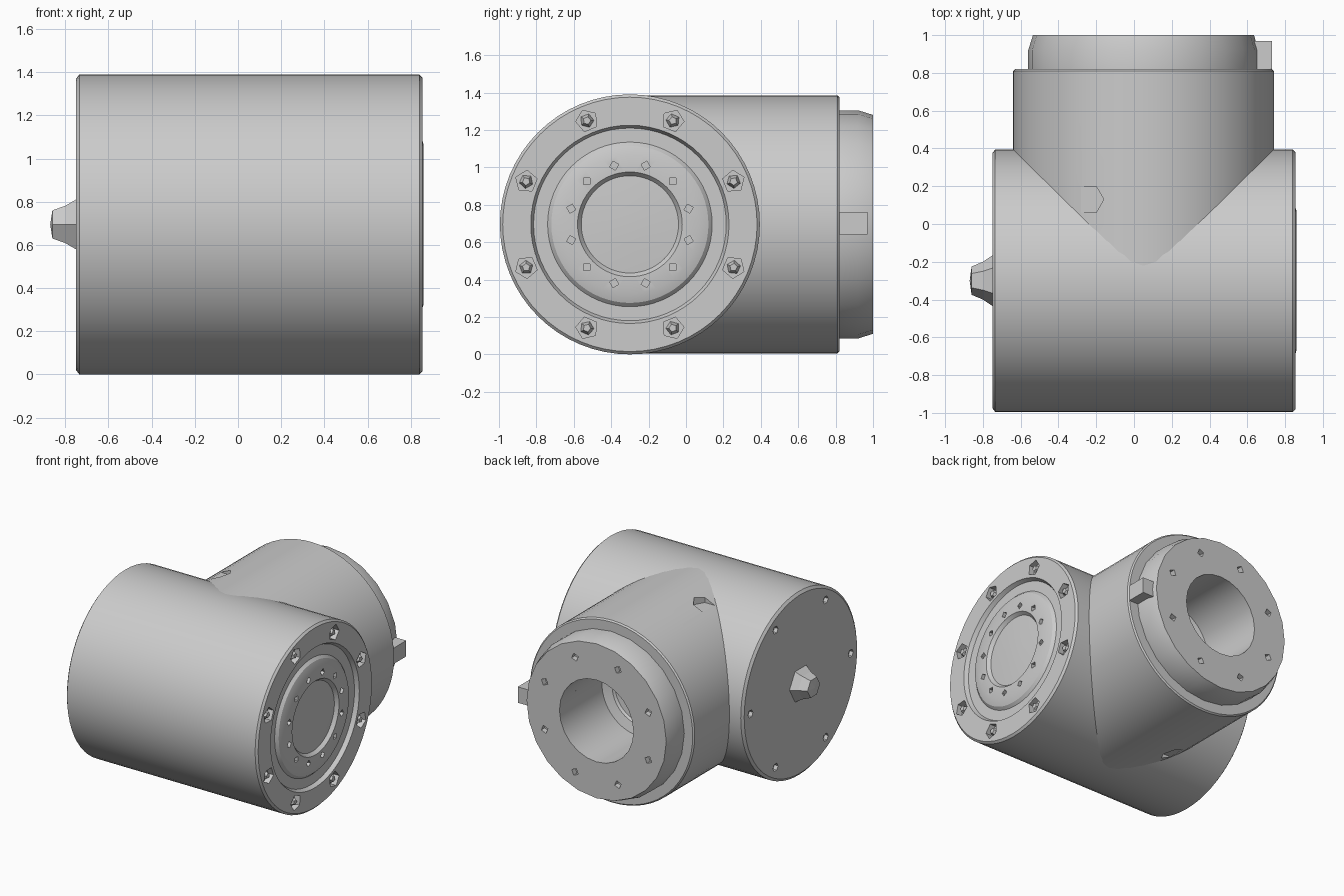
import bpy
import bmesh
from math import cos, sin, pi, radians

if "Cube" in bpy.data.objects:
    bpy.data.objects.remove(bpy.data.objects["Cube"], do_unlink=True)

grey = bpy.data.materials.new("plain_grey")
grey.use_nodes = True
grey.diffuse_color = (0.6, 0.6, 0.6, 1)
grey.node_tree.nodes["Principled BSDF"].inputs["Base Color"].default_value = (0.6, 0.6, 0.6, 1)

MID = 0.695          # height of both axes
BODY = (-0.3, MID)   # body axis in y, z
NECK = (0.05, MID)   # neck axis in x, z


def lathe(bm, axis, centre, profile, segs, closed=False, turn=0.0):
    """Revolve (radius, position) points around a line parallel to an axis."""
    u, v = centre
    rings = []
    for r, t in profile:
        ring = []
        for i in range(1 if r == 0 else segs):
            a = turn + 2 * pi * i / segs
            p, q = u + r * cos(a), v + r * sin(a)
            ring.append(bm.verts.new({"x": (t, p, q), "y": (p, t, q), "z": (p, q, t)}[axis]))
        rings.append(ring)
    pairs = list(zip(rings, rings[1:]))
    if closed:
        pairs.append((rings[-1], rings[0]))
    for a, b in pairs:
        for i in range(segs):
            j = (i + 1) % segs
            if len(a) == 1:
                bm.faces.new((a[0], b[j], b[i]))
            elif len(b) == 1:
                bm.faces.new((a[i], a[j], b[0]))
            else:
                bm.faces.new((a[i], a[j], b[j], b[i]))


def plug(bm, axis, centre, r, start, end, segs, tip=1.0, turn=0.0):
    lathe(bm, axis, centre, [(0, start), (r, start), (r * tip, end), (0, end)], segs, turn=turn)


def around(centre, radius, count, first=0.0):
    """Evenly spaced points on a circle, each with its angle."""
    for i in range(count):
        a = radians(first) + 2 * pi * i / count
        yield (centre[0] + radius * cos(a), centre[1] + radius * sin(a)), a


def finish(bm, name, smooth=True):
    bmesh.ops.recalc_face_normals(bm, faces=bm.faces)
    mesh = bpy.data.meshes.new(name)
    bm.to_mesh(mesh)
    bm.free()
    mesh.materials.append(grey)
    obj = bpy.data.objects.new(name, mesh)
    bpy.context.collection.objects.link(obj)
    if smooth:
        activate(obj)
        bpy.ops.object.shade_smooth_by_angle(angle=radians(25))
    return obj


def activate(obj):
    bpy.ops.object.select_all(action="DESELECT")
    obj.select_set(True)
    bpy.context.view_layer.objects.active = obj


def carve(obj, bm):
    """Cut the collected plugs out of an object, then drop the cutter."""
    cutter = finish(bm, "cutter", smooth=False)
    cutter.hide_render = True
    mod = obj.modifiers.new("carve", "BOOLEAN")
    mod.operation = "DIFFERENCE"
    mod.solver = "EXACT"
    mod.object = cutter
    activate(obj)
    bpy.ops.object.modifier_apply(modifier=mod.name)
    bpy.data.objects.remove(cutter, do_unlink=True)
    activate(obj)
    bpy.ops.object.shade_smooth_by_angle(angle=radians(25))


# Main body: cross barrel with a ringed face on one end
bm = bmesh.new()
lathe(bm, "x", BODY, [
    (0, -0.75), (0.675, -0.75), (0.695, -0.735), (0.695, 0.84), (0.68, 0.855),
    (0.53, 0.855), (0.515, 0.825), (0.44, 0.825), (0.42, 0.845), (0.37, 0.86),
    (0.28, 0.86), (0.26, 0.835), (0.1, 0.845), (0, 0.845)], 64)
body = finish(bm, "main_body")

cuts = bmesh.new()
for c, a in around(BODY, 0.6, 6):
    plug(cuts, "x", c, 0.03, -0.8, -0.72, 6)
for c, a in around(BODY, 0.6, 8, 22.5):
    plug(cuts, "x", c, 0.06, 0.81, 0.9, 5, turn=a)
for c, a in around(BODY, 0.325, 12, 15):
    plug(cuts, "x", c, 0.025, 0.83, 0.9, 4, turn=a)
carve(body, cuts)

# Bolts seated in the outer ring
bm = bmesh.new()
for c, a in around(BODY, 0.6, 8, 22.5):
    plug(bm, "x", c, 0.042, 0.8, 0.85, 5, tip=0.5, turn=a + 0.6)
finish(bm, "ring_bolts", smooth=False)

# Neck: equal branch running to the back
bm = bmesh.new()
lathe(bm, "y", NECK, [
    (0, -0.3), (0.69, -0.3), (0.69, 0.81), (0.68, 0.82),
    (0.31, 0.82), (0.31, 0.49), (0.24, 0.47), (0.23, 0.45), (0.15, 0.44), (0, 0.44)], 64)
neck = finish(bm, "neck")
cuts = bmesh.new()
for low, high in ((1.3, 1.5), (-0.11, 0.09)):
    plug(cuts, "z", (-0.24, 0.13), 0.08, low, high, 6)
carve(neck, cuts)

# Collar: open flange on the neck
bm = bmesh.new()
lathe(bm, "y", NECK, [
    (0.61, 0.81), (0.61, 0.92), (0.585, 1.0), (0.31, 1.0), (0.31, 0.81)], 24, closed=True)
collar = finish(bm, "collar")
cuts = bmesh.new()
for c, a in around(NECK, 0.47, 8, 22.5):
    plug(cuts, "y", c, 0.03, 0.96, 1.05, 4, turn=a)
carve(collar, cuts)

# Collar tab: locating lug on the side of the flange
bm = bmesh.new()
bmesh.ops.create_cube(bm, size=1)
bmesh.ops.scale(bm, vec=(0.15, 0.15, 0.12), verts=bm.verts)
bmesh.ops.translate(bm, vec=(0.655, 0.895, 0.7), verts=bm.verts)
finish(bm, "collar_tab", smooth=False)

# End nub: faceted knob on the plain end
bm = bmesh.new()
lathe(bm, "x", BODY, [(0, -0.74), (0.14, -0.74), (0.1, -0.8), (0.075, -0.86), (0, -0.87)], 6)
finish(bm, "end_nub", smooth=False)
